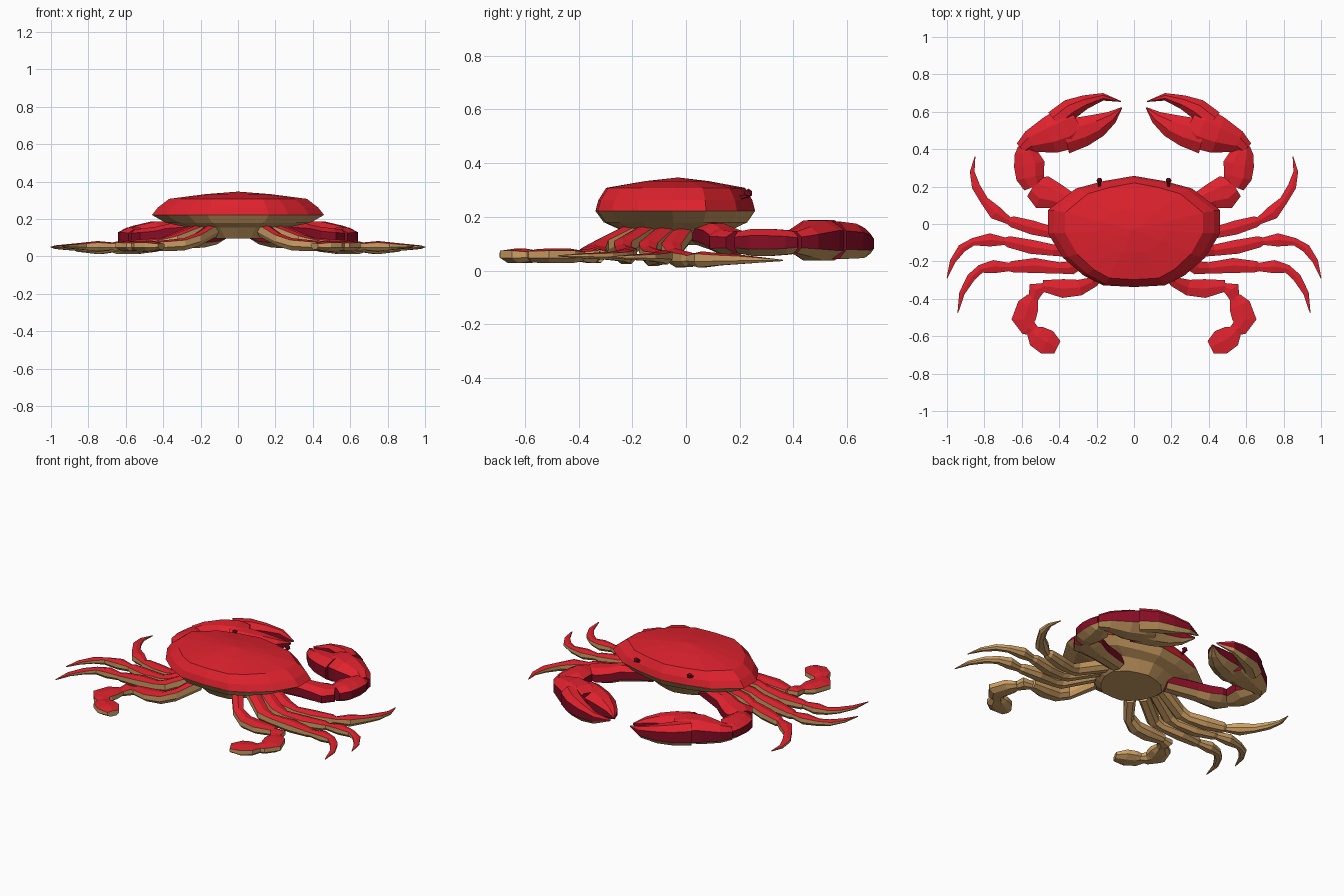
import bpy, bmesh, math
from mathutils import Vector


def material(name, rgb):
    m = bpy.data.materials.new(name)
    m.diffuse_color = (*rgb, 1)
    return m


RED = material("shell_red", (0.74, 0.016, 0.027))
CRIMSON = material("dark_crimson", (0.24, 0.004, 0.018))
TAN = material("underside_tan", (0.62, 0.35, 0.13))
MATS = [RED, CRIMSON, TAN]

# Unit cross-sections (across, up)
BOX = [(-.5, -.15), (-.5, .35), (0, .5), (.5, .35), (.5, -.15), (.25, -.5), (-.25, -.5)]
OCT = [(-.5, -.25), (-.5, .25), (-.2, .5), (.2, .5), (.5, .25), (.5, -.25), (.2, -.5), (-.2, -.5)]


def skin(bm, rings):
    """Bridge rings of points into a closed skin."""
    vs = [[bm.verts.new(p) for p in r] for r in rings]
    n = len(vs[0])
    for a, b in zip(vs, vs[1:]):
        for i in range(n):
            bm.faces.new((a[i], a[(i + 1) % n], b[(i + 1) % n], b[i]))
    bm.faces.new(vs[0])
    bm.faces.new(vs[-1])


def finish(name, bm, rule, mirror=True):
    bmesh.ops.recalc_face_normals(bm, faces=bm.faces)
    bm.normal_update()
    for f in bm.faces:
        f.material_index = rule(f)
    me = bpy.data.meshes.new(name)
    bm.to_mesh(me)
    bm.free()
    for m in MATS:
        me.materials.append(m)
    ob = bpy.data.objects.new(name, me)
    bpy.context.collection.objects.link(ob)
    if mirror:
        mod = ob.modifiers.new("mirror", 'MIRROR')
        mod.use_axis = (True, False, False)
        mod.use_clip = False
        mod.use_mirror_merge = False
    return ob


def limb(name, path, section, rule):
    """Loft a section along (x, y, z, width, height) stations."""
    bm = bmesh.new()
    pts = [Vector(p[:3]) for p in path]
    rings = []
    for i, p in enumerate(path):
        t = pts[min(i + 1, len(pts) - 1)] - pts[max(i - 1, 0)]
        side = Vector((t.y, -t.x, 0)).normalized()
        rings.append([pts[i] + side * u * p[3] + Vector((0, 0, v * p[4])) for u, v in section])
    skin(bm, rings)
    return finish(name, bm, rule)


def leg_rule(f):
    return 0 if f.normal.z > .3 else 2


def claw_rule(f):
    return 0 if f.normal.z > .4 else 2 if f.normal.z < -.4 else 1


# Carapace and belly: one outline scaled through several heights
half = [(0, .257), (.16, .23), (.31, .19), (.46, .075), (.46, -.05), (.38, -.18), (.27, -.275), (.165, -.328)]
outline = half + [(0, -.337)] + [(-x, y) for x, y in half[:0:-1]]


def ring(z, sx, sy):
    return [(x * sx, -.03 + (y + .03) * sy, z) for x, y in outline]


bm = bmesh.new()
skin(bm, [ring(.222, 1, 1), ring(.262, .93, .965), ring(.308, .8, .87), ring(.333, .38, .4), ring(.346, .02, .02)])
finish("carapace", bm, lambda f: 0 if f.normal.z > -.5 else 2, False)
bm = bmesh.new()
skin(bm, [ring(.221, .998, .998), ring(.18, .84, .9), ring(.155, .58, .72), ring(.095, .4, .55)])
finish("belly", bm, lambda f: 2, False)

# Walking legs
limb("front_leg", [
    (.20, .00, .145, .07, .08), (.38, -.055, .075, .075, .07), (.44, -.045, .055, .06, .06),
    (.54, -.02, .045, .075, .065), (.65, .012, .042, .06, .055), (.67, .018, .042, .04, .04),
    (.74, .06, .042, .075, .06), (.80, .125, .042, .045, .045), (.845, .20, .042, .045, .035),
    (.865, .28, .04, .025, .02), (.85, .36, .038, .004, .005)], BOX, leg_rule)
limb("middle_leg", [
    (.20, -.06, .145, .07, .08), (.37, -.14, .08, .075, .07), (.43, -.14, .062, .06, .06),
    (.55, -.122, .05, .075, .065), (.67, -.095, .05, .06, .05), (.69, -.092, .05, .04, .04),
    (.77, -.085, .05, .07, .055), (.86, -.095, .05, .04, .04), (.92, -.13, .05, .045, .03),
    (.97, -.20, .05, .03, .02), (1.0, -.29, .05, .004, .005)], BOX, leg_rule)
limb("rear_leg", [
    (.18, -.13, .145, .07, .08), (.34, -.235, .085, .075, .07), (.40, -.235, .07, .06, .06),
    (.53, -.222, .058, .08, .065), (.65, -.228, .055, .06, .05), (.67, -.23, .055, .045, .04),
    (.75, -.228, .055, .07, .055), (.82, -.24, .055, .045, .04), (.87, -.285, .055, .045, .03),
    (.92, -.37, .055, .03, .02), (.942, -.475, .055, .004, .005)], BOX, leg_rule)

# Swimming legs with paddle ends
limb("swimming_leg", [
    (.13, -.19, .145, .07, .08), (.22, -.31, .09, .06, .07), (.29, -.34, .065, .085, .065),
    (.38, -.345, .058, .10, .06), (.49, -.33, .055, .06, .05)], BOX, leg_rule)
limb("swimming_knee", [
    (.48, -.335, .055, .04, .04), (.525, -.35, .055, .085, .055), (.54, -.405, .055, .05, .04)], BOX, leg_rule)
limb("swimming_shin", [
    (.54, -.39, .055, .06, .04), (.565, -.435, .055, .115, .055), (.59, -.51, .055, .13, .055),
    (.565, -.555, .055, .09, .05), (.525, -.575, .055, .05, .04)], BOX, leg_rule)
limb("paddle", [
    (.555, -.565, .055, .05, .04), (.52, -.60, .055, .12, .055), (.465, -.632, .055, .135, .055),
    (.41, -.66, .055, .075, .035)], BOX, leg_rule)

# Claw arms
limb("claw_shoulder", [
    (.18, .06, .14, .10, .09), (.36, .12, .125, .12, .10), (.42, .15, .11, .14, .10),
    (.49, .17, .105, .18, .09), (.54, .20, .105, .12, .08)], OCT, claw_rule)
limb("claw_elbow", [
    (.535, .20, .105, .11, .08), (.555, .25, .105, .15, .10), (.56, .32, .105, .165, .10),
    (.58, .385, .105, .12, .09), (.585, .42, .105, .07, .07)], OCT, claw_rule)

# Claw hands with fixed and moving fingers
limb("claw_palm", [
    (.60, .40, .105, .08, .08), (.555, .44, .108, .12, .11), (.45, .475, .112, .20, .15),
    (.36, .51, .113, .23, .15), (.30, .545, .11, .16, .12)], OCT, claw_rule)
limb("outer_finger", [
    (.42, .55, .113, .12, .14), (.34, .615, .11, .11, .13), (.26, .652, .103, .075, .11),
    (.165, .68, .10, .04, .07), (.07, .655, .10, .005, .01)], OCT, claw_rule)
limb("inner_finger", [
    (.37, .47, .113, .19, .14), (.27, .495, .108, .16, .13), (.19, .528, .103, .125, .11),
    (.12, .57, .10, .07, .07), (.065, .622, .10, .006, .01)], OCT, claw_rule)

# Eyes on short stalks
bm = bmesh.new()
bmesh.ops.create_icosphere(bm, subdivisions=1, radius=.017)
bmesh.ops.translate(bm, verts=bm.verts, vec=(.185, .232, .288))
finish("eye", bm, lambda f: 1)
limb("eye_stalk", [(.185, .17, .262, .016, .016), (.185, .23, .28, .016, .016)], OCT, lambda f: 1)
